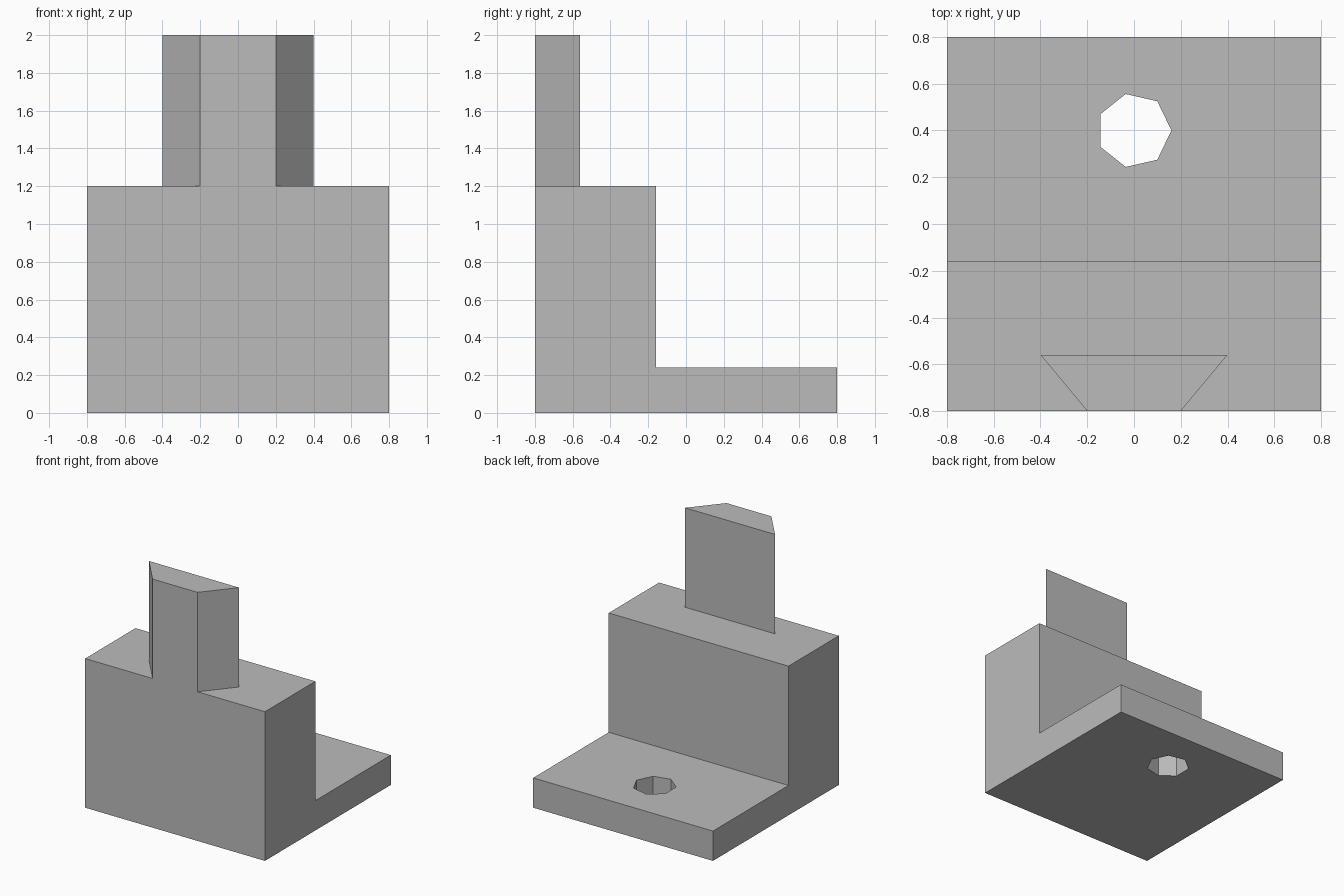
import bpy
import bmesh
from math import cos, sin, tau
from mathutils import Vector

cube = bpy.data.objects.get("Cube")
if cube:
    bpy.data.objects.remove(cube, do_unlink=True)

# Single plain grey
GREY = (0.5, 0.5, 0.5, 1.0)
grey = bpy.data.materials.new("plain_grey")
grey.use_nodes = True
grey.diffuse_color = GREY
grey.node_tree.nodes["Principled BSDF"].inputs["Base Color"].default_value = GREY


def prism(name, outline, direction):
    """Extrude a closed 3D outline along a direction into a solid."""
    bm = bmesh.new()
    face = bm.faces.new([bm.verts.new(p) for p in outline])
    result = bmesh.ops.extrude_face_region(bm, geom=[face], use_keep_orig=True)
    moved = [v for v in result["geom"] if isinstance(v, bmesh.types.BMVert)]
    bmesh.ops.translate(bm, verts=moved, vec=Vector(direction))
    bmesh.ops.recalc_face_normals(bm, faces=bm.faces)
    mesh = bpy.data.meshes.new(name)
    bm.to_mesh(mesh)
    bm.free()
    mesh.materials.append(grey)
    obj = bpy.data.objects.new(name, mesh)
    bpy.context.collection.objects.link(obj)
    return obj


# L-shaped body: tall block at the front, low plate behind
profile = [(-0.8, 0), (0.8, 0), (0.8, 0.24), (-0.16, 0.24), (-0.16, 1.2), (-0.8, 1.2)]
body = prism("bracket_body", [(-0.8, y, z) for y, z in profile], (1.6, 0, 0))

# Seven-sided hole through the plate
SIDES, RADIUS = 7, 0.16
ring = [(RADIUS * cos(tau * i / SIDES), 0.4 + RADIUS * sin(tau * i / SIDES), -0.1)
        for i in range(SIDES)]
cutter = prism("hole_cutter", ring, (0, 0, 0.5))
cutter.hide_render = True
hole = body.modifiers.new("plate_hole", "BOOLEAN")
hole.operation = "DIFFERENCE"
hole.solver = "EXACT"
hole.object = cutter
bpy.context.view_layer.objects.active = body
bpy.ops.object.modifier_apply(modifier=hole.name)
bpy.data.objects.remove(cutter, do_unlink=True)

# Dovetail post, flush with the front and wider at its back
dovetail = [(-0.2, -0.8), (0.2, -0.8), (0.4, -0.56), (-0.4, -0.56)]
prism("dovetail_post", [(x, y, 1.2) for x, y in dovetail], (0, 0, 0.8))
